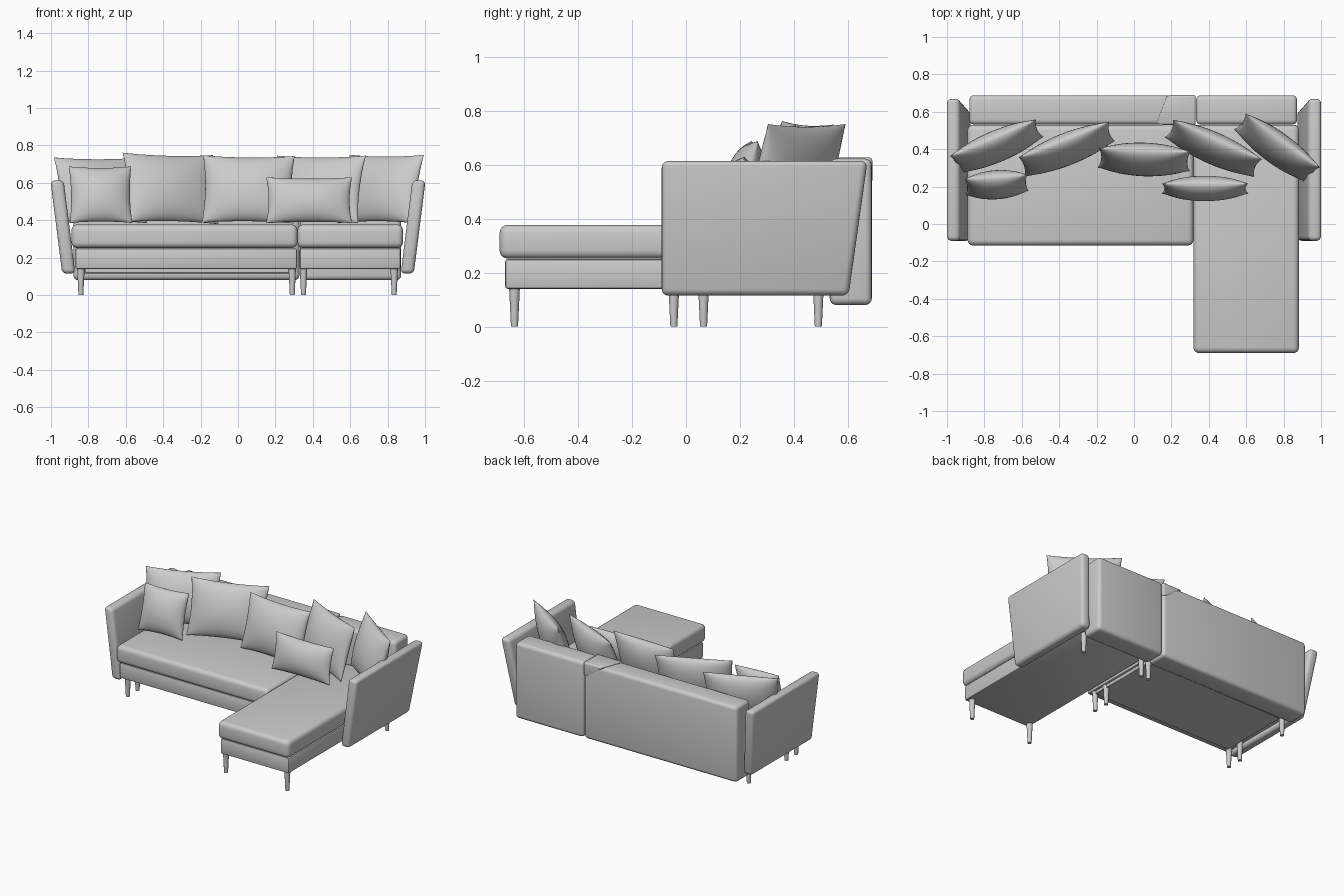
import bpy, bmesh, math
from mathutils import Matrix, Vector

if "Cube" in bpy.data.objects:
    bpy.data.objects.remove(bpy.data.objects["Cube"])


def finish(name, bm, angle=40):
    bmesh.ops.recalc_face_normals(bm, faces=bm.faces)
    me = bpy.data.meshes.new(name)
    bm.to_mesh(me)
    bm.free()
    ob = bpy.data.objects.new(name, me)
    bpy.context.collection.objects.link(ob)
    bpy.ops.object.select_all(action='DESELECT')
    ob.select_set(True)
    bpy.context.view_layer.objects.active = ob
    bpy.ops.object.shade_smooth_by_angle(angle=math.radians(angle))
    return ob


def slab(name, bottom, top, bevel, seg=4):
    """Rounded six-sided block between two four-point outlines."""
    bm = bmesh.new()
    b = [bm.verts.new(p) for p in bottom]
    t = [bm.verts.new(p) for p in top]
    bm.faces.new(b[::-1])
    bm.faces.new(t)
    for i in range(4):
        j = (i + 1) % 4
        bm.faces.new((b[i], b[j], t[j], t[i]))
    bmesh.ops.bevel(bm, geom=bm.edges[:], offset=bevel, segments=seg,
                    profile=0.5, affect='EDGES')
    return finish(name, bm)


def box(name, x0, x1, y0, y1, z0, z1, bevel, seg=4):
    ring = [(x0, y0), (x1, y0), (x1, y1), (x0, y1)]
    return slab(name, [(x, y, z0) for x, y in ring],
                [(x, y, z1) for x, y in ring], bevel, seg)


def leg(name, x, y):
    bm = bmesh.new()
    bmesh.ops.create_cone(bm, cap_ends=True, segments=20, radius1=0.013,
                          radius2=0.02, depth=0.145,
                          matrix=Matrix.Translation((x, y, 0.0725)))
    finish(name, bm)


def pillow(name, x, y, w, h, thick, turn, lean=16, z0=0.385, roll=0):
    """Pinched-corner pillow standing on the seat, leaning back."""
    n = 20
    bm = bmesh.new()
    tilt = math.radians(lean)
    mat = (Matrix.Translation((x, y, z0 + h / 2 * math.cos(tilt)))
           @ Matrix.Rotation(math.radians(turn), 4, 'Z')
           @ Matrix.Rotation(-tilt, 4, 'X')
           @ Matrix.Rotation(math.radians(roll), 4, 'Y'))
    for side in (-1, 1):
        grid = []
        for i in range(n + 1):
            row = []
            for j in range(n + 1):
                u = math.sin(math.pi * (i / n - 0.5))
                v = math.sin(math.pi * (j / n - 0.5))
                puff = max(0, (1 - u * u) * (1 - v * v)) ** 0.55
                p = Vector((w / 2 * u * (1 - 0.06 * (1 - v * v)),
                            side * thick / 2 * puff,
                            h / 2 * v * (1 - 0.06 * (1 - u * u))))
                row.append(bm.verts.new(mat @ p))
            grid.append(row)
        for i in range(n):
            for j in range(n):
                bm.faces.new((grid[i][j], grid[i + 1][j],
                              grid[i + 1][j + 1], grid[i][j + 1]))
    bmesh.ops.remove_doubles(bm, verts=bm.verts, dist=0.0002)
    finish(name, bm, 70)


# Seat bases and the pull-out panel under the main seat
box("main_base", -0.87, 0.315, -0.095, 0.53, 0.14, 0.25, 0.01, 2)
box("chaise_base", 0.33, 0.87, -0.67, 0.53, 0.14, 0.25, 0.01, 2)
box("pull_out_panel", -0.82, 0.30, -0.03, 0.50, 0.116, 0.145, 0.004, 1)

# Seat cushions
box("main_seat_cushion", -0.89, 0.318, -0.115, 0.53, 0.252, 0.377, 0.03)
box("chaise_seat_cushion", 0.318, 0.882, -0.69, 0.53, 0.252, 0.377, 0.03)

# Backrests, with the folded corner piece where they meet
box("main_backrest", -0.88, 0.328, 0.532, 0.688, 0.08, 0.622, 0.025)
box("chaise_backrest", 0.332, 0.872, 0.532, 0.688, 0.08, 0.622, 0.025)
slab("backrest_corner_fold",
     [(0.28, 0.53, 0.53), (0.33, 0.53, 0.53), (0.33, 0.69, 0.53), (0.30, 0.69, 0.53)],
     [(0.11, 0.53, 0.626), (0.33, 0.53, 0.626), (0.33, 0.69, 0.626), (0.17, 0.69, 0.626)],
     0.012, 3)

# Outward-leaning arms with a raked rear edge
for side, label in ((-1, "left"), (1, "right")):
    slab(label + "_arm",
         [(side * 0.87, -0.09, 0.115), (side * 0.94, -0.09, 0.115),
          (side * 0.94, 0.602, 0.115), (side * 0.87, 0.602, 0.115)],
         [(side * 0.932, -0.09, 0.613), (side * 1.003, -0.09, 0.613),
          (side * 1.003, 0.672, 0.613), (side * 0.932, 0.672, 0.613)], 0.024)

# Tapered legs
for x in (-0.84, 0.29):
    for y in (-0.045, 0.065, 0.49):
        leg("main_leg", x, y)
for x in (0.35, 0.835):
    for y in (-0.635, 0.49):
        leg("chaise_leg", x, y)

# Loose pillows
pillow("back_pillow_far_left", -0.735, 0.415, 0.50, 0.365, 0.15, 23)
pillow("back_pillow_left", -0.36, 0.40, 0.52, 0.385, 0.15, 22, roll=1.5)
pillow("back_pillow_middle", 0.055, 0.345, 0.49, 0.375, 0.16, -2, roll=0.5)
pillow("back_pillow_right", 0.425, 0.405, 0.52, 0.375, 0.15, -24)
pillow("back_pillow_far_right", 0.765, 0.405, 0.49, 0.38, 0.15, -36)
pillow("small_square_pillow", -0.735, 0.21, 0.335, 0.315, 0.14, 4)
pillow("lumbar_pillow", 0.38, 0.19, 0.46, 0.25, 0.13, 0, lean=12)
